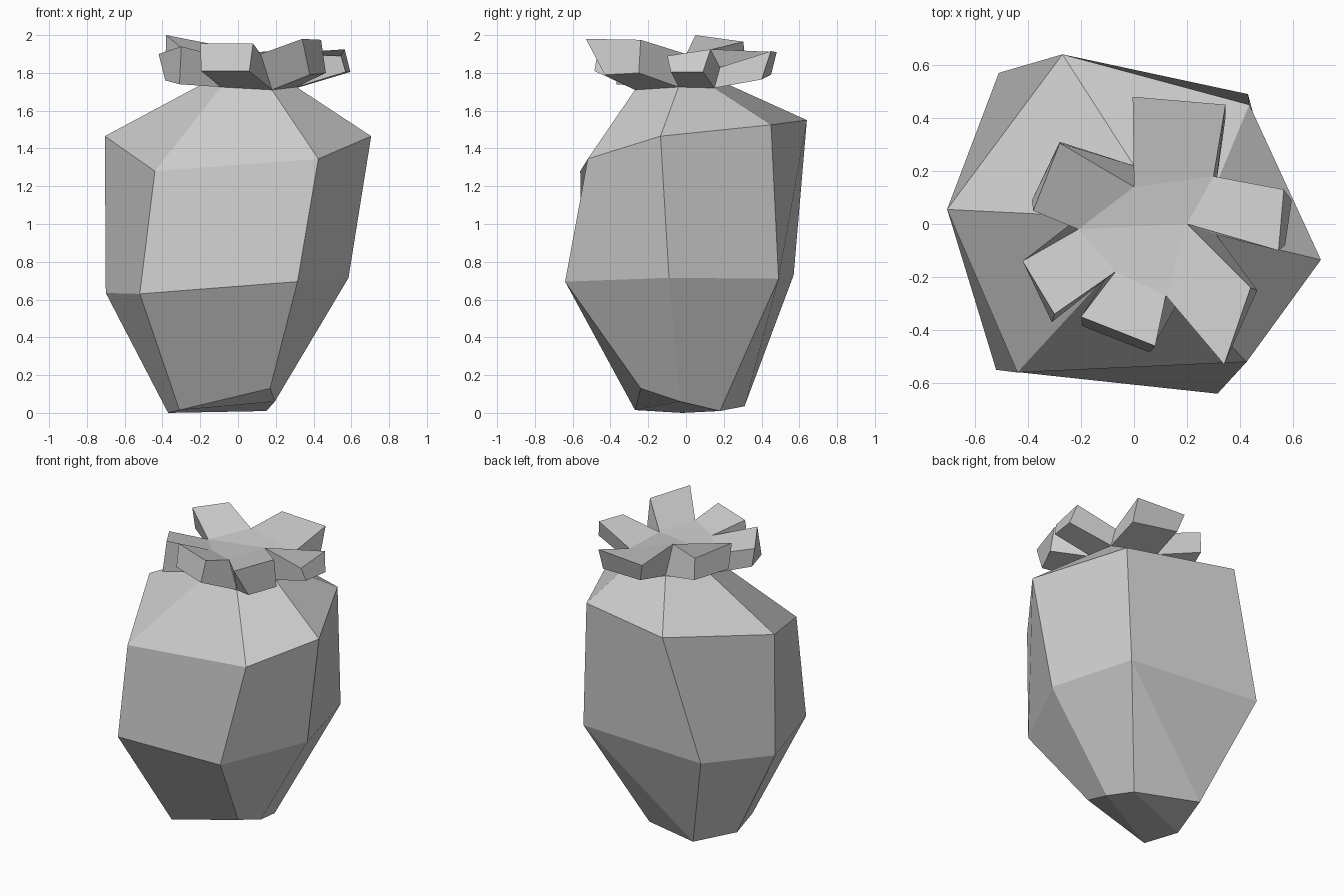
import bpy
import bmesh

cube = bpy.data.objects.get("Cube")
if cube:
    bpy.data.objects.remove(cube, do_unlink=True)


def flat_material(name, colour):
    material = bpy.data.materials.new(name)
    material.use_nodes = True
    material.diffuse_color = colour
    material.node_tree.nodes["Principled BSDF"].inputs["Base Color"].default_value = colour
    return material


def finish(bm, name, material):
    """Turn a bmesh into a flat-shaded object with outward faces."""
    bmesh.ops.recalc_face_normals(bm, faces=bm.faces)
    mesh = bpy.data.meshes.new(name)
    bm.to_mesh(mesh)
    bm.free()
    mesh.materials.append(material)
    obj = bpy.data.objects.new(name, mesh)
    bpy.context.collection.objects.link(obj)
    return obj


def add_ring(bm, points):
    return [bm.verts.new(point) for point in points]


def bridge(bm, lower, upper):
    """Join two rings of equal size with a band of quads."""
    count = len(lower)
    for i in range(count):
        j = (i + 1) % count
        bm.faces.new((lower[i], lower[j], upper[j], upper[i]))


grey = flat_material("light grey", (0.61, 0.61, 0.61, 1))

# Irregular hexagonal cross-sections, each starting at the -x corner
base_ring = [(-.37, -.02, 0), (-.31, -.27, .015), (.17, -.24, .13),
             (.195, -.03, .06), (.15, .18, .01), (-.27, .31, .035)]
waist_ring = [(-.70, .04, .635), (-.52, -.55, .63), (.315, -.64, .695),
              (.585, -.09, .715), (.43, .49, .71), (-.51, .57, .73)]
shoulder_ring = [(-.705, .055, 1.465), (-.44, -.56, 1.28), (.425, -.52, 1.345),
                 (.705, -.135, 1.465), (.435, .45, 1.525), (-.27, .64, 1.55)]
neck_ring = [(-.20, .03, 1.735), (-.09, -.18, 1.725), (.18, -.27, 1.71),
             (.31, -.04, 1.725), (.31, .15, 1.72), (0, .22, 1.74)]
crown_ring = [(-.21, -.02, 1.855), (-.07, -.18, 1.88), (.12, -.27, 1.90),
              (.20, 0, 1.90), (.30, .18, 1.83), (0, .14, 1.925)]

# Fruit body: tapered faceted hull, open at the neck where the crown sits
bm = bmesh.new()
rings = [add_ring(bm, ring) for ring in (base_ring, waist_ring, shoulder_ring, neck_ring)]
for lower, upper in zip(rings, rings[1:]):
    bridge(bm, lower, upper)
base = rings[0]
bm.faces.new(base[1:4])
bm.faces.new(base[:2] + base[3:5])
bm.faces.new(base[4:] + base[:1])
bmesh.ops.connect_verts(bm, verts=[rings[1][4], base[5]])
finish(bm, "fruit_body", grey)

# Outer corners of the leaf that grows from each side of the crown
leaf_tops = [((-.42, -.14, 1.90), (-.30, -.34, 1.94)),
             ((-.20, -.35, 1.955), (.08, -.46, 1.955)),
             ((.34, -.53, 1.98), (.44, -.24, 1.975)),
             ((.545, -.10, 1.89), (.565, .13, 1.925)),
             ((.345, .45, 1.915), (-.005, .48, 1.91)),
             ((-.28, .305, 1.965), (-.38, .05, 2.0))]
leaf_bottoms = [((-.385, -.16, 1.76), (-.31, -.37, 1.74)),
                ((-.195, -.385, 1.81), (.06, -.485, 1.81)),
                ((.38, -.43, 1.79), (.465, -.25, 1.80)),
                ((.57, -.08, 1.805), (.595, .09, 1.805)),
                ((.345, .40, 1.765), (.03, .45, 1.79)),
                ((-.28, .31, 1.82), (-.385, .09, 1.84))]

# Leafy crown: a folded hexagonal cap with a thick leaf on every side
bm = bmesh.new()
under = add_ring(bm, neck_ring)
over = add_ring(bm, crown_ring)
bm.faces.new(over[:4])
bm.faces.new(over[3:] + over[:1])
for i, (tops, bottoms) in enumerate(zip(leaf_tops, leaf_bottoms)):
    j = (i + 1) % len(over)
    top = add_ring(bm, tops)
    bottom = add_ring(bm, bottoms)
    root = [over[i], over[j], under[j], under[i]]
    end = [top[0], top[1], bottom[1], bottom[0]]
    bridge(bm, root, end)
    bm.faces.new(end)
finish(bm, "leaf_crown", grey)
